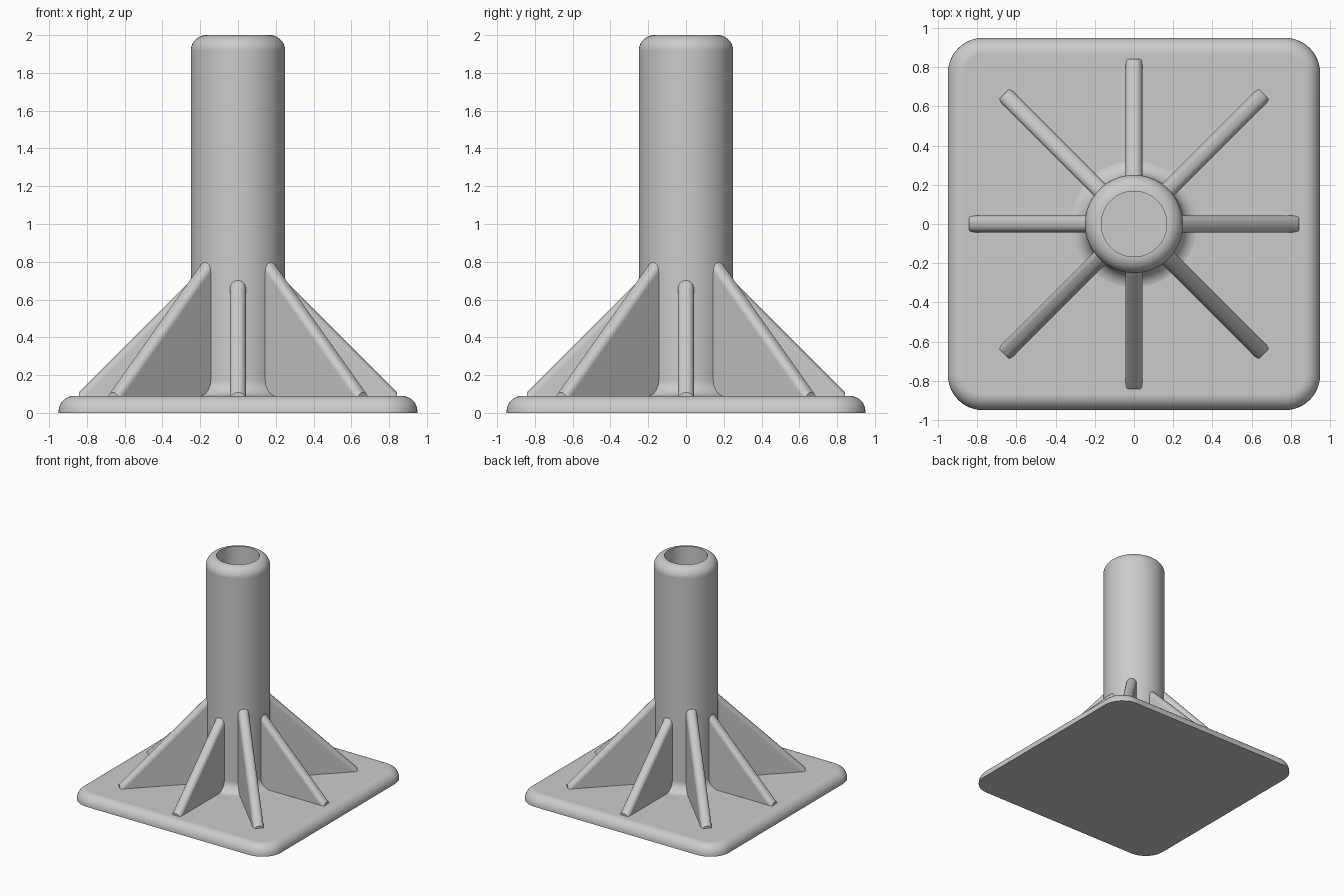
import bpy, bmesh, math
from mathutils import Matrix, Vector

cube = bpy.data.objects.get("Cube")
if cube:
    bpy.data.objects.remove(cube, do_unlink=True)

GREY = (0.6, 0.6, 0.6, 1.0)
metal = bpy.data.materials.new("plain_grey")
metal.use_nodes = True
metal.diffuse_color = GREY
metal.node_tree.nodes["Principled BSDF"].inputs["Base Color"].default_value = GREY

PLATE_HALF, PLATE_TOP = 0.95, 0.09
OUTER, BORE, HEIGHT = 0.25, 0.167, 2.0
RIB_WIDTH = 0.085


def finish(bm, name):
    """Turn a bmesh into a smooth-shaded object with clean flat faces."""
    bmesh.ops.recalc_face_normals(bm, faces=bm.faces[:])
    mesh = bpy.data.meshes.new(name)
    bm.to_mesh(mesh)
    bm.free()
    mesh.materials.append(metal)
    obj = bpy.data.objects.new(name, mesh)
    bpy.context.collection.objects.link(obj)
    bpy.ops.object.select_all(action='DESELECT')
    obj.select_set(True)
    bpy.context.view_layer.objects.active = obj
    bpy.ops.object.shade_smooth_by_angle(angle=math.radians(35))
    weighted = obj.modifiers.new("even_shading", 'WEIGHTED_NORMAL')
    weighted.keep_sharp = True
    return obj


def round_edges(bm, edges, radius, segments):
    bmesh.ops.bevel(bm, geom=edges, offset=radius, offset_type='OFFSET',
                    segments=segments, profile=0.5, affect='EDGES',
                    clamp_overlap=False)


def arc(cx, cz, radius, start, end, steps=10):
    angles = [math.radians(start + (end - start) * i / steps) for i in range(steps + 1)]
    return [(cx + radius * math.cos(a), cz + radius * math.sin(a)) for a in angles]


# Base plate: rounded corners, then a rounded top rim
bm = bmesh.new()
bmesh.ops.create_cube(bm, size=1, matrix=Matrix.Translation((0, 0, PLATE_TOP / 2))
                      @ Matrix.Diagonal((2 * PLATE_HALF, 2 * PLATE_HALF, PLATE_TOP, 1)))
uprights = [e for e in bm.edges
            if abs(e.verts[0].co.z - e.verts[1].co.z) > PLATE_TOP / 2]
round_edges(bm, uprights, 0.18, 12)
rim = [e for e in bm.edges
       if min(v.co.z for v in e.verts) > PLATE_TOP - 0.001]
round_edges(bm, rim, 0.082, 8)
finish(bm, "base_plate")

# Hollow column: turned profile with rounded lip and flared foot
lip = OUTER - BORE
profile = [(0, PLATE_TOP + 0.005), (BORE, PLATE_TOP + 0.005), (BORE, HEIGHT)]
profile += arc(BORE, HEIGHT - lip, lip, 90, 0)[1:]
profile += arc(OUTER + 0.085, PLATE_TOP + 0.084, 0.085, 180, 270)
profile += [(OUTER + 0.085, 0.04), (0, 0.04)]
bm = bmesh.new()
verts = [bm.verts.new((r, 0, z)) for r, z in profile]
edges = [bm.edges.new(pair) for pair in zip(verts, verts[1:])]
bmesh.ops.spin(bm, geom=verts + edges, cent=(0, 0, 0), axis=(0, 0, 1),
               angle=math.tau, steps=72)
bmesh.ops.remove_doubles(bm, verts=bm.verts[:], dist=0.0001)
finish(bm, "column")


# Triangular ribs: 45 degree slope with a rounded crest
def rib(name, reach, turn):
    crest, inner = reach + 0.108, 0.2
    outline = [(inner, 0.02), (reach, 0.02), (reach, crest - reach), (inner, crest - inner)]
    bm = bmesh.new()
    face = bm.faces.new([bm.verts.new((r, -RIB_WIDTH / 2, z)) for r, z in outline])
    side = bmesh.ops.extrude_face_region(bm, geom=[face])["geom"]
    bmesh.ops.translate(bm, vec=Vector((0, RIB_WIDTH, 0)),
                        verts=[g for g in side if isinstance(g, bmesh.types.BMVert)])
    slopes = [e for e in bm.edges
              if abs(e.verts[0].co.x - e.verts[1].co.x) > 0.1
              and abs(e.verts[0].co.z - e.verts[1].co.z) > 0.1]
    round_edges(bm, slopes, 0.036, 6)
    bmesh.ops.rotate(bm, verts=bm.verts[:], cent=(0, 0, 0),
                     matrix=Matrix.Rotation(turn, 3, 'Z'))
    finish(bm, name)


for i in range(8):
    kind, reach = ("corner_rib", 0.937) if i % 2 else ("side_rib", 0.842)
    rib(f"{kind}_{i // 2 + 1}", reach, i * math.pi / 4)
